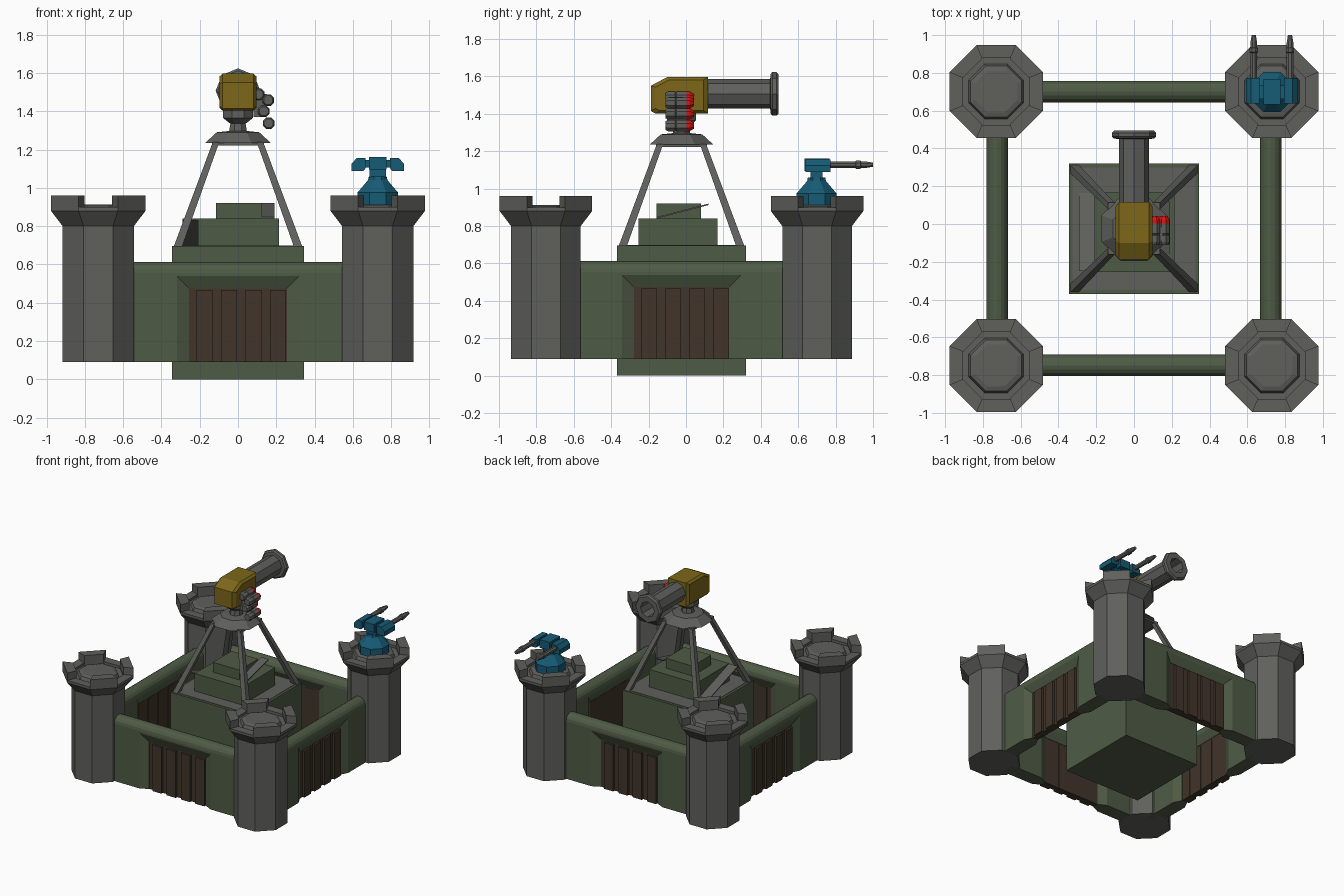
import bpy, bmesh, math
from mathutils import Matrix, Vector

if "Cube" in bpy.data.objects:
    bpy.data.objects.remove(bpy.data.objects["Cube"])

def mat(name, c):
    m = bpy.data.materials.new(name)
    m.diffuse_color = (*c, 1)
    m.use_nodes = True
    m.node_tree.nodes["Principled BSDF"].inputs["Base Color"].default_value = m.diffuse_color
    return m

GREY = mat("stone_grey", (.115, .115, .108))
GREEN = mat("moss_green", (.078, .105, .060))
BROWN = mat("dark_wood", (.052, .035, .023))
YELLOW = mat("mustard", (.205, .135, .010))
BLUE = mat("teal_blue", (.008, .105, .180))
RED = mat("warhead_red", (.70, .008, .008))
CY = -.024                      # castle centre in y

def loft(name, rings, m, xf=Matrix()):
    """Skin a list of closed point rings and cap both ends."""
    bm = bmesh.new()
    vs = [[bm.verts.new(xf @ Vector(p)) for p in r] for r in rings]
    n = len(vs[0])
    for a, b in zip(vs, vs[1:]):
        for i in range(n):
            j = (i + 1) % n
            bm.faces.new((a[i], a[j], b[j], b[i]))
    bm.faces.new(vs[0][::-1])
    bm.faces.new(vs[-1])
    bmesh.ops.recalc_face_normals(bm, faces=bm.faces)
    me = bpy.data.meshes.new(name)
    bm.to_mesh(me)
    bm.free()
    me.materials.append(m)
    ob = bpy.data.objects.new(name, me)
    bpy.context.collection.objects.link(ob)
    return ob

def box(name, x, y, z, m, xf=Matrix()):
    ring = lambda h: [(x[0], y[0], h), (x[1], y[0], h), (x[1], y[1], h), (x[0], y[1], h)]
    return loft(name, [ring(z[0]), ring(z[1])], m, xf)

def lathe(name, prof, loc, m, n=8, axis='Z', turn=.5):
    """prof: (radius, height); height runs along z, or along y for axis Y."""
    rings = []
    for r, h in prof:
        a = [2 * math.pi * (i + turn) / n for i in range(n)]
        rings.append([(r * math.cos(t), r * math.sin(t), h) if axis == 'Z'
                      else (r * math.cos(t), h, r * math.sin(t)) for t in a])
    return loft(name, rings, m, Matrix.Translation(loc))

# corner towers with four diagonal merlons each
K = 1 / math.cos(math.pi / 8)
T = math.tan(math.pi / 8)
tower_prof = [(.186, .09), (.186, .80), (.247, .88), (.247, .90), (.178, .90),
              (.178, .88), (.145, .88), (.135, .905), (.11, .912)]
for sx in (-1, 1):
    for sy in (-1, 1):
        c = Vector((sx * .73, CY + sy * .725, 0))
        lathe("tower", [(r * K, h) for r, h in tower_prof], c, GREY)
        for q in range(4):
            xf = Matrix.Translation(c) @ Matrix.Rotation(math.radians(45 + 90 * q), 4, 'Z')
            ring = lambda z: [(.247, -.247 * T, z), (.247, .247 * T, z),
                              (.175, .175 * T, z), (.175, -.175 * T, z)]
            loft("merlon", [ring(.89), ring(.96)], GREY, xf)

# curtain walls with recessed plank gates
W = .057
wall_sec = [(-W, .09)] + [(-W * math.cos(math.pi * i / 8), .555 + .057 * math.sin(math.pi * i / 8))
                          for i in range(9)] + [(W, .09)]
for k in range(4):
    xf = (Matrix.Translation((0, CY, 0)) @ Matrix.Rotation(math.pi / 2 * k, 4, 'Z')
          @ Matrix.Translation((0, -.725, 0)))
    wall = loft("curtain_wall", [[(t, d, z) for d, z in wall_sec] for t in (-.6, .6)], GREEN, xf)
    rings = []
    for d in (-.065, -.025, .025, .065):
        h = 2 * (abs(d) - .025)
        rings.append([(-.255 - h, d, .0), (.255 + h, d, .0), (.255 + h, d, .475 + h), (-.255 - h, d, .475 + h)])
    cutter = loft("gate_cutter", rings, GREEN, xf)
    cutter.hide_render = True
    cutter.hide_viewport = True
    cutter.display_type = 'WIRE'
    b = wall.modifiers.new("gate_opening", 'BOOLEAN')
    b.operation = 'DIFFERENCE'
    b.solver = 'EXACT'
    b.object = cutter
    for i in range(4):
        x0 = -.256 + i * .128
        t = .022
        box("gate_plank", (x0, x0 + .128), (-t, t), (.09, .477), BROWN, xf)
        box("gate_board", (x0 + .04, x0 + .122), (-.04, .024), (.09, .465), BROWN, xf)

# central keep in three tiers
box("keep_base", (-.345, .345), (-.37, .32), (0, .695), GREEN)
box("keep_roof", (-.325, .325), (-.35, .30), (.694, .698), GREY)
box("keep_second_tier", (-.21, .215), (-.254, .168), (.69, .84), GREEN)
box("keep_third_tier", (-.115, .125), (-.158, .08), (.835, .92), GREEN)

# thin ramps between the tiers
def ramp(name, x, lo, hi):
    ring = lambda a: [(a, lo[0], lo[1]), (a, hi[0], hi[1]), (a, hi[0], hi[1] - .008), (a, lo[0], lo[1] - .008)]
    loft(name, [ring(x[0]), ring(x[1])], GREY)
ramp("lower_ramp", (-.29, -.21), (.165, .70), (-.25, .84))
ramp("upper_ramp", (.125, .19), (-.158, .848), (.12, .92))

# four-legged gun stand
for sx in (-1, 1):
    for sy in (-1, 1):
        def leg_ring(r, z, w):
            x, y = sx * r, CY + sy * r
            return [(x - w, y - w, z), (x + w, y - w, z), (x + w, y + w, z), (x - w, y + w, z)]
        loft("stand_leg", [leg_ring(.315, .69, .022), leg_ring(.118, 1.23, .017)], GREY)
box("stand_plate", (-.137, .137), (CY - .137, CY + .137), (1.222, 1.24), GREY)
lathe("gun_pivot", [(.185, 1.235), (.12, 1.29), (.05, 1.297), (.043, 1.335), (.085, 1.365), (.085, 1.41)],
      (0, CY, 0), GREY)

# main cannon
side = [(-.188, 1.415), (-.165, 1.403), (.117, 1.403), (.117, 1.597), (-.10, 1.597), (-.188, 1.55)]
mid = Vector((-.035, 1.5))
body = []
for x, s in ((-.097, .84), (-.08, 1), (.08, 1), (.097, .84)):
    body.append([(x, *(mid + (Vector(p) - mid) * s)) for p in side])
loft("cannon_housing", body, YELLOW)
lathe("cannon_barrel", [(.079, .10), (.079, .45), (.105, .452), (.117, .462), (.117, .483), (.105, .495),
                        (.062, .495), (.062, .30)], (0, 0, 1.507), GREY, 8, 'Y', 0)

# rocket cluster on the right flank
box("rocket_bracket", (.08, .15), (-.09, -.015), (1.37, 1.49), GREY)
for x, z in ((.108, 1.488), (.158, 1.458), (.135, 1.40), (.16, 1.337)):
    lathe("rocket_tube", [(.025, -.11), (.033, -.095), (.033, -.06), (.028, -.055), (.033, -.05), (.033, .003)],
          (x, 0, z), GREY, 8, 'Y')
    lathe("rocket_tip", [(.033, .003), (.033, .02), (.018, .042)], (x, 0, z), RED, 8, 'Y')

# small twin-gun turret on the back right tower
TX, TY = .73, .698
lathe("turret_base", [(.115, .90), (.115, .975), (.055, 1.04), (.05, 1.06)], (TX, TY, 0), BLUE)
box("turret_neck", (TX - .042, TX + .042), (TY - .032, TY + .032), (1.05, 1.12), BLUE)
box("turret_head", (TX - .045, TX + .045), (TY - .065, TY + .07), (1.095, 1.16), BLUE)
box("turret_crossbar", (TX - .10, TX + .10), (TY - .035, TY + .035), (1.105, 1.145), BLUE)
for s in (-1, 1):
    ring = lambda y: [(TX + s * a, y, z) for a, z in
                      ((.065, 1.10), (.075, 1.088), (.138, 1.088), (.138, 1.125), (.11, 1.155), (.065, 1.155))]
    loft("gun_pod", [ring(TY - .06), ring(TY + .075)], BLUE)
    lathe("gun_barrel", [(.019, .75), (.019, .905), (.024, .91), (.024, .932), (.019, .935), (.019, .96), (.012, 1.0)],
          (TX + s * .096, 0, 1.128), GREY, 8, 'Y')
